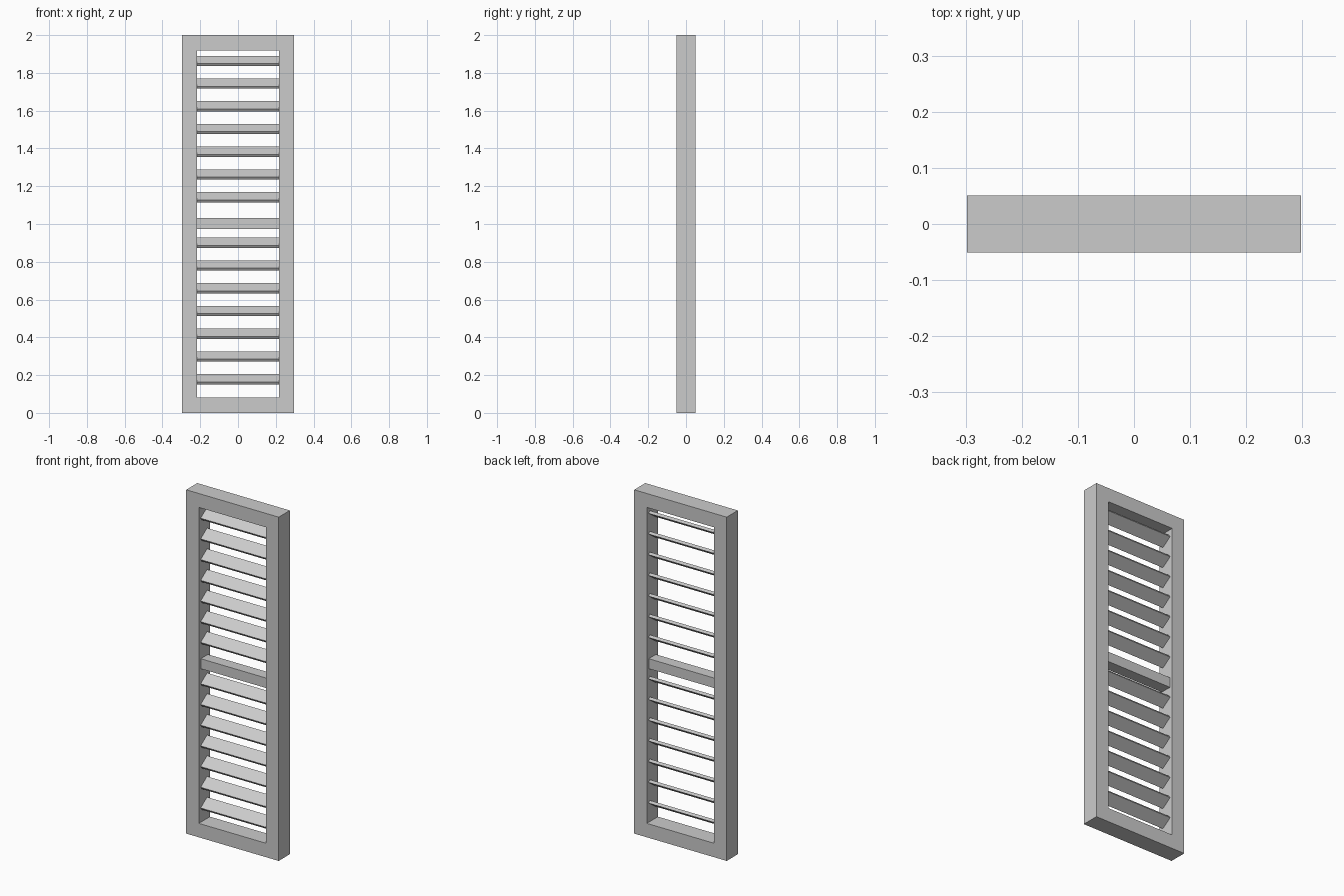
import bpy
import bmesh
from math import radians
from mathutils import Matrix, Vector

cube = bpy.data.objects.get("Cube")
if cube:
    bpy.data.objects.remove(cube, do_unlink=True)

WIDTH, DEPTH, HEIGHT = 0.595, 0.102, 2.0
BORDER = 0.081
OPENING = WIDTH - 2 * BORDER
SLOTS = 15
FIRST, PITCH = 0.178, 0.1204

paint = bpy.data.materials.new("light_grey_paint")
paint.use_nodes = True
GREY = (0.6, 0.6, 0.6, 1)
paint.diffuse_color = GREY
paint.node_tree.nodes["Principled BSDF"].inputs["Base Color"].default_value = GREY


def finish(name, bm):
    mesh = bpy.data.meshes.new(name)
    bmesh.ops.recalc_face_normals(bm, faces=bm.faces)
    bm.to_mesh(mesh)
    bm.free()
    mesh.materials.append(paint)
    obj = bpy.data.objects.new(name, mesh)
    bpy.context.collection.objects.link(obj)
    return obj


def box(name, size, z, tilt=0):
    bm = bmesh.new()
    matrix = (Matrix.Translation((0, 0, z)) @ Matrix.Rotation(radians(tilt), 4, "X")
              @ Matrix.Diagonal((*size, 1)))
    bmesh.ops.create_cube(bm, size=1, matrix=matrix)
    return finish(name, bm)


# Frame: a rectangular ring extruded through its depth
bm = bmesh.new()
rings = []
for inset in (0, BORDER):
    x = WIDTH / 2 - inset
    rings.append([bm.verts.new((sx * x, -DEPTH / 2, z)) for sx, z in
                  ((-1, inset), (1, inset), (1, HEIGHT - inset), (-1, HEIGHT - inset))])
outer, inner = rings
for i in range(4):
    j = (i + 1) % 4
    bm.faces.new((outer[i], outer[j], inner[j], inner[i]))
result = bmesh.ops.extrude_face_region(bm, geom=bm.faces[:], use_keep_orig=True)
moved = [v for v in result["geom"] if isinstance(v, bmesh.types.BMVert)]
bmesh.ops.translate(bm, verts=moved, vec=Vector((0, DEPTH, 0)))
finish("frame", bm)

# Tilted slats, with a solid cross bar in the middle slot
for i in range(SLOTS):
    if i == SLOTS // 2:
        box("middle_bar", (OPENING, 0.066, 0.058), 1.003)
    else:
        box(f"slat_{i + 1}", (OPENING, 0.0715, 0.016), FIRST + i * PITCH, 35)
